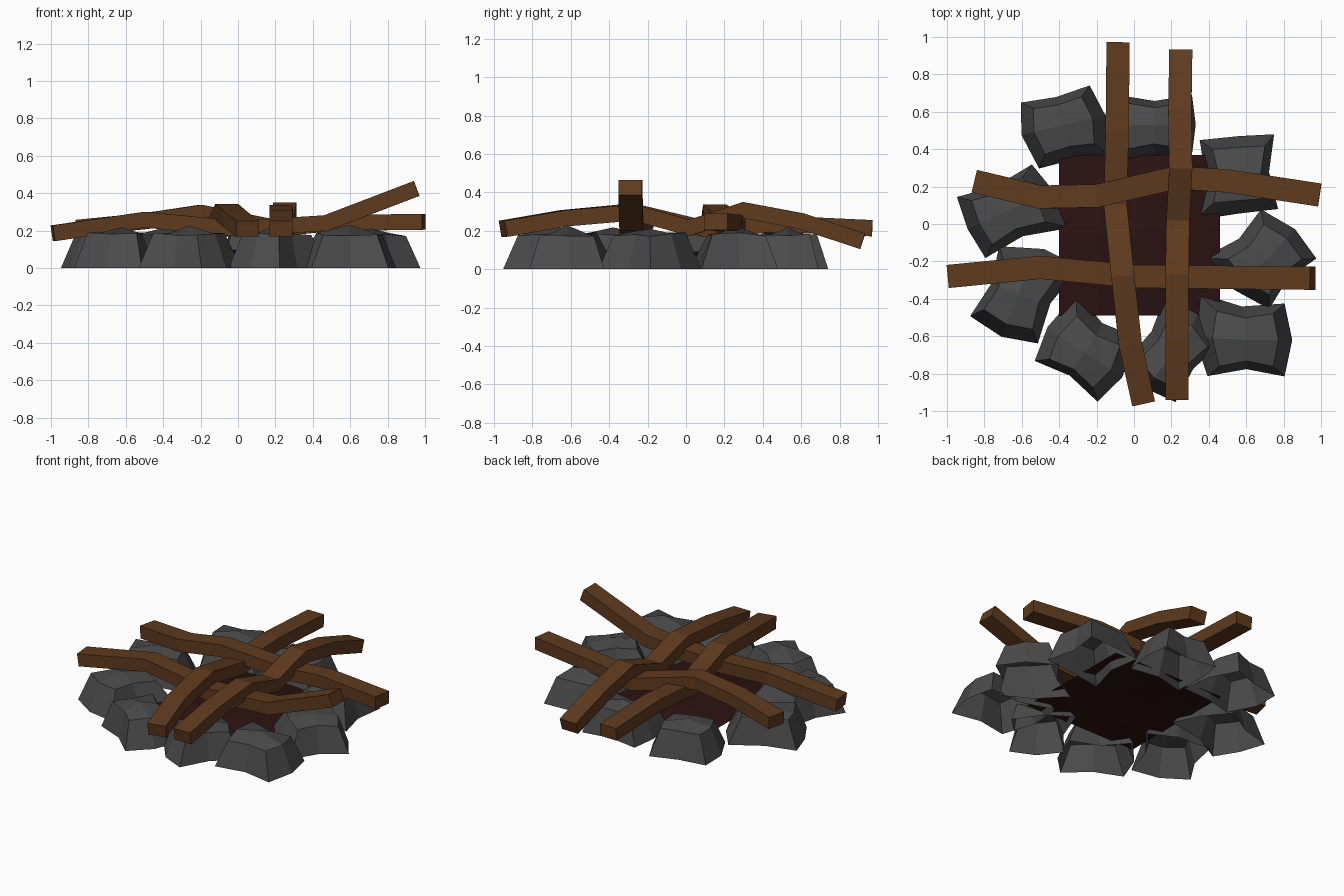
import bpy, random
from math import radians, cos, sin
from mathutils import Vector

if "Cube" in bpy.data.objects:
    bpy.data.objects.remove(bpy.data.objects["Cube"])

random.seed(4)


def material(name, rgb):
    m = bpy.data.materials.new(name)
    m.diffuse_color = (*rgb, 1)
    m.use_nodes = True
    m.node_tree.nodes["Principled BSDF"].inputs["Base Color"].default_value = m.diffuse_color
    return m


STONE = material("dark_stone", (0.07, 0.07, 0.07))
WOOD = material("charred_wood", (0.115, 0.043, 0.013))
EMBER = material("ember_red", (0.025, 0.006, 0.006))


def add_mesh(name, verts, faces, mat):
    me = bpy.data.meshes.new(name)
    me.from_pydata(verts, [], faces)
    me.materials.append(mat)
    ob = bpy.data.objects.new(name, me)
    bpy.context.collection.objects.link(ob)
    return ob


# Stones: open-bottomed faceted blocks, pinched in the middle of the long sides,
# with the foot on the hearth side spreading a little under the embers
def stone(name, cx, cy, angle, hx, hy, bulge=1.2, notch=.8):
    outline = [(-1, -1), (0, -notch), (1, -1), (bulge, 0),
               (1, 1), (0, notch), (-1, 1), (-bulge, 0)]
    a = radians(angle)
    inward = Vector((.03 - cx, -.06 - cy, 0)).normalized()

    def put(u, v, z, spread=0):
        d = Vector((u * hx * cos(a) - v * hy * sin(a), u * hx * sin(a) + v * hy * cos(a), z))
        d += inward * spread * max(0, d.dot(inward)) / .2
        return d + Vector((cx, cy, 0))

    verts = [put(u, v, 0, .06) for u, v in outline]
    verts += [put(u * .7, v * .72, .18 + random.uniform(-.01, .012), .02) for u, v in outline]
    verts.append(put(0, 0, .225 + random.uniform(-.015, .01)))
    faces = [(k, (k + 1) % 8, 8 + (k + 1) % 8, 8 + k) for k in range(8)]
    faces += [(8 + k, 8 + (k + 1) % 8, 8 + (k + 2) % 8, 16) for k in (1, 3, 5, 7)]
    add_mesh(name, verts, faces, STONE)


STONES = [
    (.60, -.62, 0, .205, .195),
    (.21, -.69, 52, .20, .17),
    (-.265, -.69, -33, .20, .18),
    (-.62, -.38, 68, .20, .195),
    (-.68, .07, 25, .21, .18, 1.1),
    (-.38, .53, 14, .19, .17, 1.2, .9),
    (.11, .53, 0, .20, .16, 1.1),
    (.57, .27, 93, .20, .19, 1.0),
    (.71, -.19, 47, .185, .19),
]
for i, s in enumerate(STONES):
    stone(f"stone_{i + 1}", *s)


# Logs: square section swept along a bent path
def log(name, path, w=.124, h=.085):
    pts = [Vector(p) for p in path]
    verts, faces, n = [], [], len(pts)
    for i, p in enumerate(pts):
        t = (pts[min(i + 1, n - 1)] - pts[max(i - 1, 0)]).normalized()
        side = t.cross(Vector((0, 0, 1))).normalized()
        up = side.cross(t)
        for a, b in ((-1, -1), (1, -1), (1, 1), (-1, 1)):
            verts.append(p + side * a * w / 2 + up * b * h / 2)
        if i:
            o = 4 * (i - 1)
            faces += [(o + k, o + 4 + k, o + 4 + (k + 1) % 4, o + (k + 1) % 4) for k in range(4)]
    faces += [(0, 1, 2, 3), tuple(4 * n - k for k in (1, 2, 3, 4))]
    add_mesh(name, verts, faces, WOOD)


log("log_cross_front", [(-.99, -.28, .185), (-.5, -.232, .258), (0, -.28, .21),
                        (.47, -.285, .24), (.955, -.29, .425)])
log("log_cross_back", [(-.85, .228, .215), (-.5, .144, .25), (-.2, .15, .295),
                       (.22, .248, .21), (.5, .23, .24), (.993, .155, .247)])
log("log_long_left", [(.05, -.955, .21), (-.02, -.64, .265), (-.06, -.28, .30),
                      (-.1, .1, .21), (-.09, .5, .235), (-.085, .97, .213)])
log("log_long_right", [(.23, -.935, .21), (.23, -.62, .265), (.23, -.27, .295),
                       (.235, .02, .215), (.25, .3, .307), (.245, .6, .25), (.25, .92, .145)])

# Ember bed: square grid raised into a low mound
N = 4
verts = []
for j in range(N + 1):
    for i in range(N + 1):
        u, v = 2 * i / N - 1, 2 * j / N - 1
        verts.append((.03 + .43 * u, -.06 + .43 * v, .04 + .06 * (1 - u * u) * (1 - v * v)))
faces = [(j * (N + 1) + i, j * (N + 1) + i + 1, (j + 1) * (N + 1) + i + 1, (j + 1) * (N + 1) + i)
         for j in range(N) for i in range(N)]
add_mesh("ember_bed", verts, faces, EMBER)
